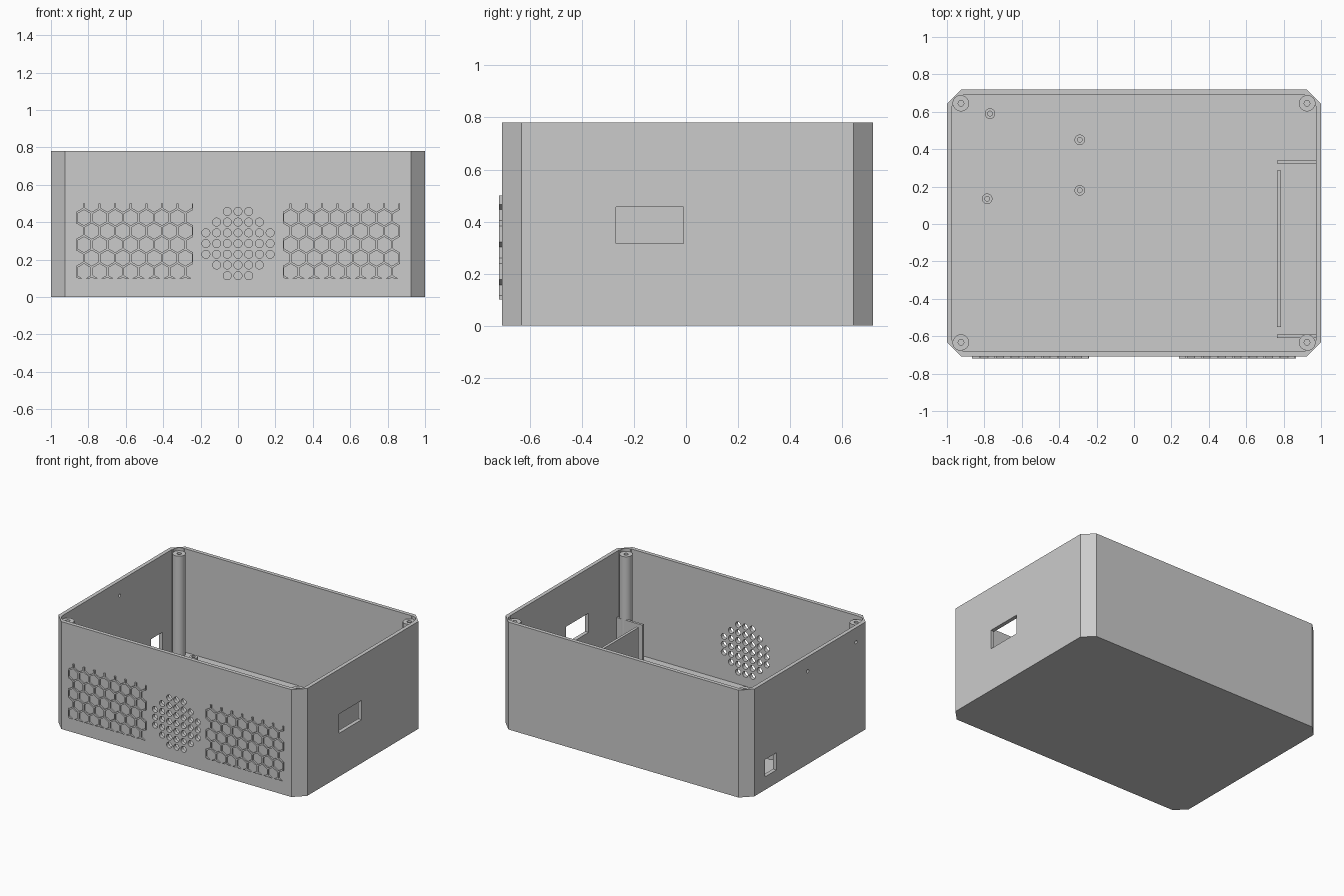
import bpy, bmesh, math
from mathutils import Matrix, Vector

cube = bpy.data.objects.get("Cube")
if cube:
    bpy.data.objects.remove(cube, do_unlink=True)

grey = bpy.data.materials.new("light_grey_plastic")
grey.use_nodes = True
grey.diffuse_color = (0.6, 0.6, 0.6, 1)
grey.node_tree.nodes["Principled BSDF"].inputs["Base Color"].default_value = (0.6, 0.6, 0.6, 1)

HEIGHT, FLOOR, WALL = 0.78, 0.028, 0.028
FRONT, BACK, CHAMFER = -0.708, 0.718, 0.075
BOSS_TOP, BOSS_R = 0.758, 0.043
BOSSES = [(x, y) for x in (-0.925, 0.925) for y in (-0.633, 0.645)]


def finish(bm, name, smooth=False):
    bmesh.ops.recalc_face_normals(bm, faces=bm.faces)
    mesh = bpy.data.meshes.new(name)
    bm.to_mesh(mesh)
    bm.free()
    mesh.materials.append(grey)
    obj = bpy.data.objects.new(name, mesh)
    bpy.context.collection.objects.link(obj)
    if smooth:
        shade(obj)
    return obj


def shade(obj):
    bpy.ops.object.select_all(action='DESELECT')
    obj.select_set(True)
    bpy.context.view_layer.objects.active = obj
    bpy.ops.object.shade_smooth_by_angle(angle=math.radians(30))


def add_box(bm, lo, hi):
    lo, hi = Vector(lo), Vector(hi)
    bmesh.ops.create_cube(bm, size=1, matrix=Matrix.Translation((lo + hi) / 2)
                          @ Matrix.Diagonal((*(hi - lo), 1)))


def add_cylinder(bm, centre, radius, depth, axis='Z', segments=24):
    turn = {'X': Matrix.Rotation(math.pi / 2, 4, 'Y'),
            'Y': Matrix.Rotation(math.pi / 2, 4, 'X'), 'Z': Matrix()}[axis]
    bmesh.ops.create_cone(bm, cap_ends=True, segments=segments, radius1=radius, radius2=radius,
                          depth=depth, matrix=Matrix.Translation(centre) @ turn)


def chamfered_prism(name, inset, z0, z1):
    """Rectangular block with its four vertical edges cut off."""
    x, y0, y1 = 1 - inset, FRONT + inset, BACK - inset
    c = CHAMFER - inset * (2 - math.sqrt(2))
    outline = [(-x + c, y0), (x - c, y0), (x, y0 + c), (x, y1 - c),
               (x - c, y1), (-x + c, y1), (-x, y1 - c), (-x, y0 + c)]
    bm = bmesh.new()
    face = bm.faces.new([bm.verts.new((px, py, z0)) for px, py in outline])
    top = bmesh.ops.extrude_face_region(bm, geom=[face])["geom"]
    bmesh.ops.translate(bm, vec=(0, 0, z1 - z0),
                        verts=[v for v in top if isinstance(v, bmesh.types.BMVert)])
    return finish(bm, name)


def cut(obj, cutter):
    mod = obj.modifiers.new("cut", 'BOOLEAN')
    mod.operation, mod.solver, mod.object = 'DIFFERENCE', 'EXACT', cutter
    graph = bpy.context.evaluated_depsgraph_get()
    mesh = bpy.data.meshes.new_from_object(obj.evaluated_get(graph))
    obj.modifiers.clear()
    obj.data = mesh
    bpy.data.objects.remove(cutter, do_unlink=True)


def post(name, x, y, z0, z1, radius, hole, hole_depth):
    """Round post with a blind screw hole in its top."""
    bm = bmesh.new()
    profile = [(0, z0), (radius, z0), (radius, z1), (hole, z1),
               (hole, z1 - hole_depth), (0, z1 - hole_depth)]
    verts = [bm.verts.new((r, 0, z)) for r, z in profile]
    edges = [bm.edges.new(pair) for pair in zip(verts, verts[1:])]
    bmesh.ops.spin(bm, geom=verts + edges, cent=(0, 0, 0), axis=(0, 0, 1),
                   angle=math.tau, steps=32)
    bmesh.ops.remove_doubles(bm, verts=bm.verts, dist=0.0001)
    bmesh.ops.translate(bm, verts=bm.verts, vec=(x, y, 0))
    finish(bm, name, smooth=True)


# Open case: hollow chamfered block
case = chamfered_prism("case", 0, 0, HEIGHT)
cut(case, chamfered_prism("cavity", WALL, FLOOR, HEIGHT + 0.1))

# Side windows, speaker holes, screw holes and corner recesses
bm = bmesh.new()
add_box(bm, (0.9, -0.27, 0.315), (1.1, -0.01, 0.455))
add_box(bm, (-1.1, 0.39, 0.095), (-0.9, 0.52, 0.22))
for y in (-0.525, 0.03):
    add_cylinder(bm, (-1, y, 0.675), 0.012, 0.2, 'X')
PITCH = 0.0573
for row in range(-3, 4):
    reach = min(3, 4 - abs(row))
    for col in range(-reach, reach + 1):
        add_cylinder(bm, (col * PITCH, FRONT, 0.286 + row * PITCH), 0.0214, 0.2, 'Y')
for x, y in BOSSES:
    add_cylinder(bm, (x, y, BOSS_TOP + 0.1), BOSS_R, 0.2, segments=32)
cut(case, finish(bm, "cutouts"))
shade(case)

# Corner screw bosses and board standoffs
for i, (x, y) in enumerate(BOSSES):
    post(f"corner_boss_{i + 1}", x, y, 0.01, BOSS_TOP, BOSS_R, 0.015, 0.15)
for i, (x, y) in enumerate([(-0.77, 0.59), (-0.29, 0.45), (-0.29, 0.18), (-0.785, 0.135)]):
    post(f"standoff_{i + 1}", x, y, 0.01, 0.07, 0.028, 0.013, 0.04)

# Low compartment walls beside the left window
for name, x0, x1, y0, y1 in [("compartment_side", 0.765, 0.785, -0.55, 0.285),
                             ("compartment_back", 0.765, 0.975, 0.323, 0.34),
                             ("compartment_front", 0.765, 0.975, -0.61, -0.592)]:
    bm = bmesh.new()
    add_box(bm, (x0, y0, 0.01), (x1, y1, 0.30))
    finish(bm, name)


def honeycomb(name, x0, x1, z0, z1, cell, rib, depth):
    """Raised hexagon ribs trimmed to a rectangle on the front wall."""
    bm = bmesh.new()
    side = cell / math.sqrt(3)
    for row in range(-1, int((z1 - z0) / (1.5 * side)) + 2):
        for col in range(-1, int((x1 - x0) / cell) + 2):
            cx = x0 + (col + 0.5 + 0.5 * (row % 2)) * cell
            cz = z0 + (row + 0.5) * 1.5 * side
            corners = [math.radians(30 + 60 * k) for k in range(6)]
            bm.faces.new([bm.verts.new((cx + side * math.cos(a), FRONT + 0.002,
                                        cz + side * math.sin(a))) for a in corners])
    bmesh.ops.remove_doubles(bm, verts=bm.verts, dist=0.001)
    cells = bm.faces[:]
    bmesh.ops.inset_individual(bm, faces=cells, thickness=rib / 2)
    bmesh.ops.delete(bm, geom=cells, context='FACES')
    for point, normal in [((x0, 0, 0), (-1, 0, 0)), ((x1, 0, 0), (1, 0, 0)),
                          ((0, 0, z0), (0, 0, -1)), ((0, 0, z1), (0, 0, 1))]:
        bmesh.ops.bisect_plane(bm, geom=bm.verts[:] + bm.edges[:] + bm.faces[:],
                               plane_co=point, plane_no=normal, clear_outer=True)
    front = bmesh.ops.extrude_face_region(bm, geom=bm.faces[:])["geom"]
    bmesh.ops.translate(bm, vec=(0, -depth - 0.002, 0),
                        verts=[v for v in front if isinstance(v, bmesh.types.BMVert)])
    finish(bm, name)


# Decorative grilles on the front
honeycomb("grille_right", -0.865, -0.24, 0.1, 0.5, 0.0833, 0.013, 0.01)
honeycomb("grille_left", 0.24, 0.865, 0.1, 0.5, 0.0833, 0.013, 0.01)
